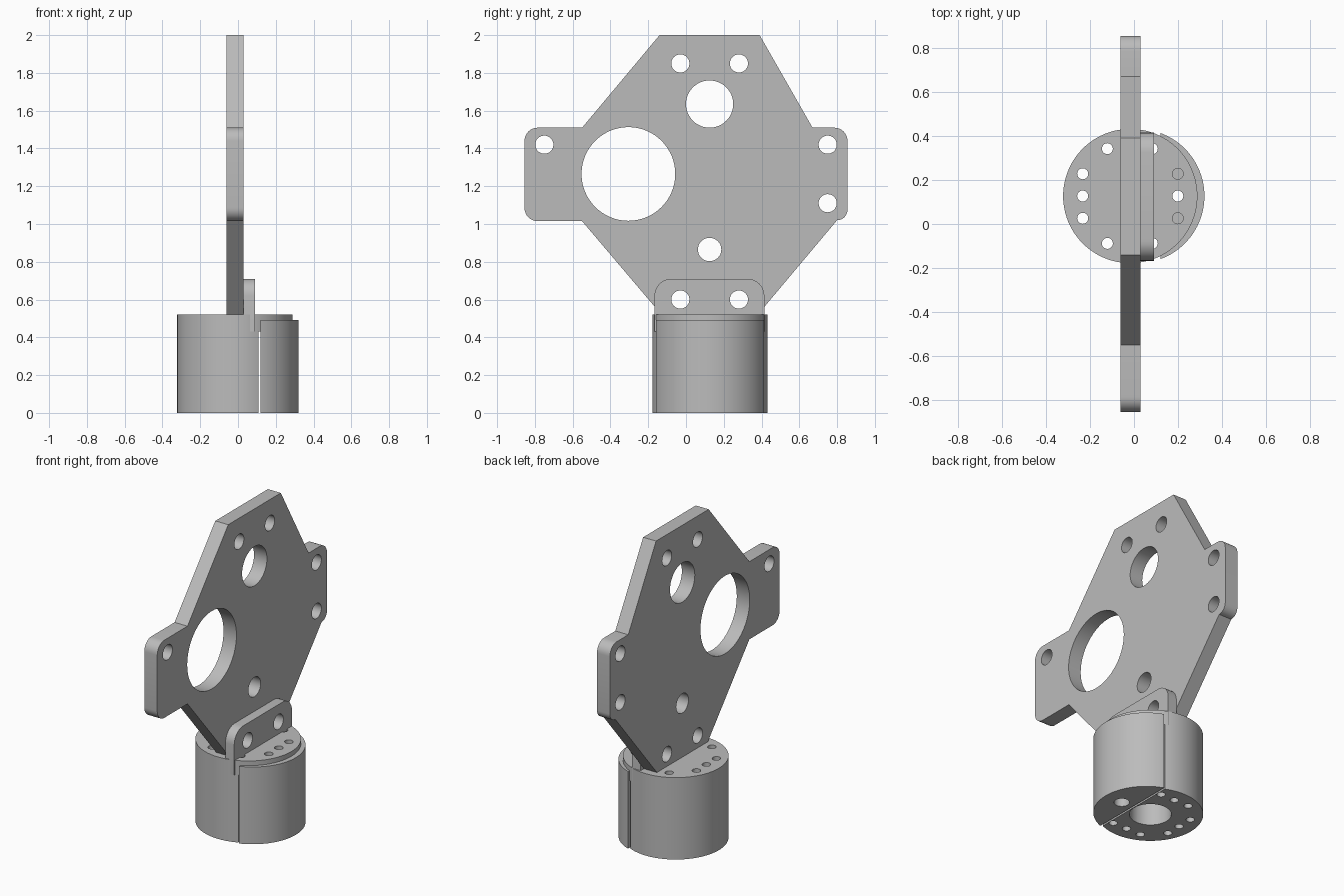
import bpy, bmesh, math
from mathutils import Matrix

if "Cube" in bpy.data.objects:
    bpy.data.objects.remove(bpy.data.objects["Cube"], do_unlink=True)

grey = bpy.data.materials.new("plain grey")
grey.use_nodes = True
COLOUR = (0.5, 0.5, 0.5, 1)
grey.diffuse_color = COLOUR
grey.node_tree.nodes["Principled BSDF"].inputs["Base Color"].default_value = COLOUR

MID_Y = 0.127
BODY_X = -0.017
CAP_X = 0.015
RADIUS = 0.305


def make_object(name, bm):
    bmesh.ops.recalc_face_normals(bm, faces=bm.faces[:])
    mesh = bpy.data.meshes.new(name)
    bm.to_mesh(mesh)
    bm.free()
    mesh.materials.append(grey)
    obj = bpy.data.objects.new(name, mesh)
    bpy.context.collection.objects.link(obj)
    return obj


def add_cylinder(bm, x, y, z0, z1, radius, segments=32):
    bmesh.ops.create_cone(bm, cap_ends=True, segments=segments, radius1=radius,
                          radius2=radius, depth=z1 - z0,
                          matrix=Matrix.Translation((x, y, (z0 + z1) / 2)))


def add_cross_hole(bm, y, z, radius, segments=32):
    turn = Matrix.Translation((0, y, z)) @ Matrix.Rotation(math.pi / 2, 4, 'Y')
    bmesh.ops.create_cone(bm, cap_ends=True, segments=segments, radius1=radius,
                          radius2=radius, depth=1, matrix=turn)


def add_box(bm, x0, x1, z0, z1):
    size = Matrix.Diagonal((x1 - x0, 2, z1 - z0, 1))
    bmesh.ops.create_cube(bm, size=1, matrix=Matrix.Translation(
        ((x0 + x1) / 2, MID_Y, (z0 + z1) / 2)) @ size)


def rounded(points):
    """Outline from (y, z, corner radius) points, listed around the shape."""
    out = []
    for i, (y, z, r) in enumerate(points):
        if not r:
            out.append((y, z))
            continue
        (ay, az, _), (by, bz, _) = points[i - 1], points[(i + 1) % len(points)]
        la, lb = math.hypot(ay - y, az - z), math.hypot(by - y, bz - z)
        ua, ub = ((ay - y) / la, (az - z) / la), ((by - y) / lb, (bz - z) / lb)
        for k in range(9):
            t = k / 8 * math.pi / 2
            a, b = r * (1 - math.sin(t)), r * (1 - math.cos(t))
            out.append((y + ua[0] * a + ub[0] * b, z + ua[1] * a + ub[1] * b))
    return out


def slab(name, outline, x0, x1):
    bm = bmesh.new()
    face = bm.faces.new([bm.verts.new((x0, y, z)) for y, z in outline])
    result = bmesh.ops.extrude_face_region(bm, geom=[face])
    verts = [g for g in result["geom"] if isinstance(g, bmesh.types.BMVert)]
    bmesh.ops.translate(bm, verts=verts, vec=(x1 - x0, 0, 0))
    return make_object(name, bm)


def cut(obj, bm):
    cutter = make_object("cutter", bm)
    cutter.hide_render = True
    mod = obj.modifiers.new("cut", 'BOOLEAN')
    mod.operation = 'DIFFERENCE'
    mod.solver = 'EXACT'
    mod.object = cutter
    bpy.ops.object.select_all(action='DESELECT')
    bpy.context.view_layer.objects.active = obj
    obj.select_set(True)
    bpy.ops.object.modifier_apply(modifier=mod.name)
    bpy.data.objects.remove(cutter, do_unlink=True)


def smooth(obj):
    bpy.ops.object.select_all(action='DESELECT')
    bpy.context.view_layer.objects.active = obj
    obj.select_set(True)
    bpy.ops.object.shade_smooth_by_angle(angle=math.radians(30))


# Upright mounting plate with two side tabs
plate = slab("mounting_plate", rounded([
    (-0.14, 2, 0), (0.39, 2, 0), (0.67, 1.51, 0), (0.855, 1.51, 0.07),
    (0.855, 1.02, 0.055), (0.80, 1.02, 0), (0.38, 0.52, 0), (-0.13, 0.52, 0),
    (-0.55, 1.015, 0), (-0.855, 1.015, 0.07), (-0.855, 1.51, 0.07),
    (-0.55, 1.51, 0)]), -0.062, 0.029)
SCREWS = [(-0.03, 0.6), (0.28, 0.6)]
holes = bmesh.new()
for y, z in SCREWS + [(-0.03, 1.85), (0.28, 1.85), (-0.75, 1.42),
                      (0.75, 1.42), (0.75, 1.11)]:
    add_cross_hole(holes, y, z, 0.048)
add_cross_hole(holes, 0.125, 0.865, 0.062)
add_cross_hole(holes, 0.125, 1.635, 0.125, 48)
add_cross_hole(holes, -0.305, 1.265, 0.248, 64)
cut(plate, holes)

# Upright lug that the plate is screwed to
lug = slab("screw_lug", rounded([
    (-0.167, 0.43, 0), (0.415, 0.43, 0), (0.415, 0.71, 0.09),
    (-0.167, 0.71, 0.09)]), 0.029, 0.09)
holes = bmesh.new()
for y, z in SCREWS:
    add_cross_hole(holes, y, z, 0.048)
cut(lug, holes)

# Round clamp body with a thin top disc
bm = bmesh.new()
add_cylinder(bm, BODY_X, MID_Y, 0, 0.522, RADIUS, 96)
body = make_object("clamp_body", bm)
step = bmesh.new()
add_box(step, 0.108, 1, -0.5, 0.43)
cut(body, step)
step = bmesh.new()
add_box(step, 0.12, 1, -0.6, 0.492)
cut(body, step)

# Screw holes and centre bore of the body
holes = bmesh.new()
for side in (-1, 1):
    for column in (-0.104, 0, 0.1):
        add_cylinder(holes, BODY_X + column, MID_Y + side * 0.215, -0.1, 0.6, 0.025, 24)
for row in (-0.101, 0, 0.101):
    for x in (-0.233, 0.199):
        add_cylinder(holes, x, MID_Y + row, -0.1, 0.6, 0.025, 24)
add_cylinder(holes, BODY_X, MID_Y, -0.1, 0.43, 0.121, 48)
cut(body, holes)

# Separate clamp cap across the slit
bm = bmesh.new()
add_cylinder(bm, CAP_X, MID_Y, 0, 0.492, RADIUS, 96)
cap = make_object("clamp_cap", bm)
half = bmesh.new()
add_box(half, -1, 0.12, -0.5, 1)
cut(cap, half)
holes = bmesh.new()
add_cylinder(holes, 0.199, MID_Y, -0.1, 0.6, 0.045)
cut(cap, holes)

for part in (plate, lug, body, cap):
    smooth(part)
